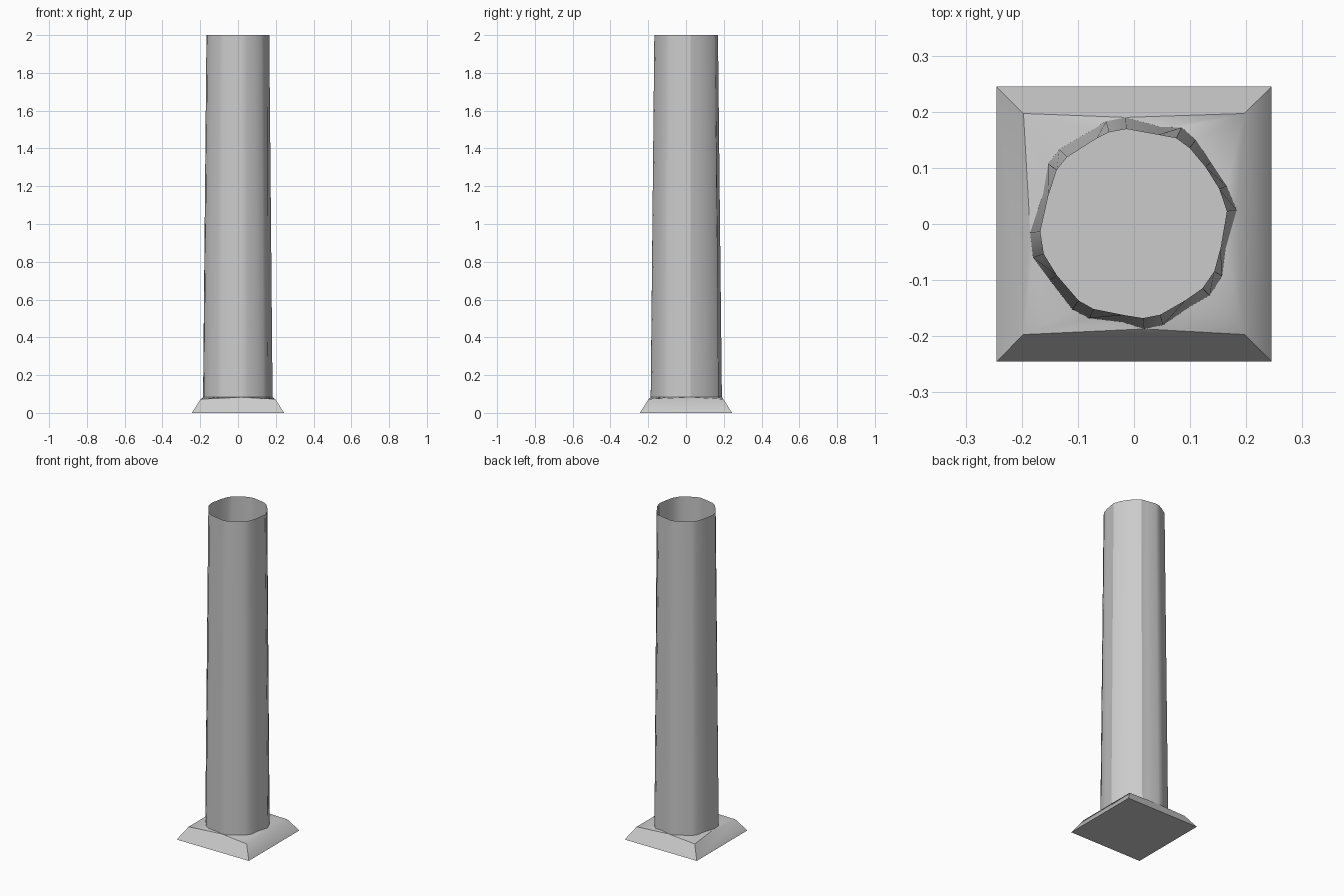
import bpy, bmesh
from math import atan2, hypot, pi, floor, radians

if "Cube" in bpy.data.objects:
    bpy.data.objects.remove(bpy.data.objects["Cube"])

# Worn, fluted outline of the shaft where it meets the plinth
FOOT = [(.183, .025), (.165, .068), (.137, .11), (.11, .15), (.085, .172), (.047, .173),
        (-.015, .19), (-.05, .183), (-.073, .168), (-.133, .133), (-.153, .107), (-.162, .053),
        (-.185, -.015), (-.18, -.06), (-.15, -.1), (-.11, -.152), (-.08, -.168), (-.02, -.175),
        (.018, -.187), (.052, -.18), (.1, -.147), (.135, -.127), (.157, -.093), (.163, -.045)]
N = len(FOOT)
bm = bmesh.new()


def square(half, z):
    return [bm.verts.new((sx * half, sy * half, z))
            for sx, sy in ((1, 1), (-1, 1), (-1, -1), (1, -1))]


def shaft_ring(z, keep, add):
    ring = []
    for x, y in FOOT:
        r = hypot(x, y)
        k = (keep * r + add) / r
        ring.append(bm.verts.new((x * k, y * k, z)))
    return ring


def bridge(a, b):
    n = len(a)
    for i in range(n):
        j = (i + 1) % n
        bm.faces.new((a[i], a[j], b[j], b[i]))


# Plinth: closed underside and sloping sides
bottom = square(.245, 0)
shoulder = square(.197, .073)
bm.faces.new(bottom[::-1])
bridge(bottom, shoulder)

# Shaft: tapering tube, open at the top, flutes fading upward
foot = shaft_ring(.083, 1, 0)
top = shaft_ring(2, .45, .084)
bridge(foot, top)

# Gently rising plinth top joining the square to the fluted outline
def quadrant(v):
    return floor((atan2(v.co.y, v.co.x) % (2 * pi)) / (pi / 2)) % 4


for i in range(N):
    a, b = foot[i], foot[(i + 1) % N]
    qa, qb = quadrant(a), quadrant(b)
    bm.faces.new((shoulder[qa], b, a))
    if qa != qb:
        bm.faces.new((shoulder[qa], shoulder[qb], b))

bmesh.ops.recalc_face_normals(bm, faces=bm.faces)
mesh = bpy.data.meshes.new("column")
bm.to_mesh(mesh)
bm.free()
column = bpy.data.objects.new("column", mesh)
bpy.context.collection.objects.link(column)
bpy.context.view_layer.objects.active = column
column.select_set(True)
bpy.ops.object.shade_smooth_by_angle(angle=radians(30))
